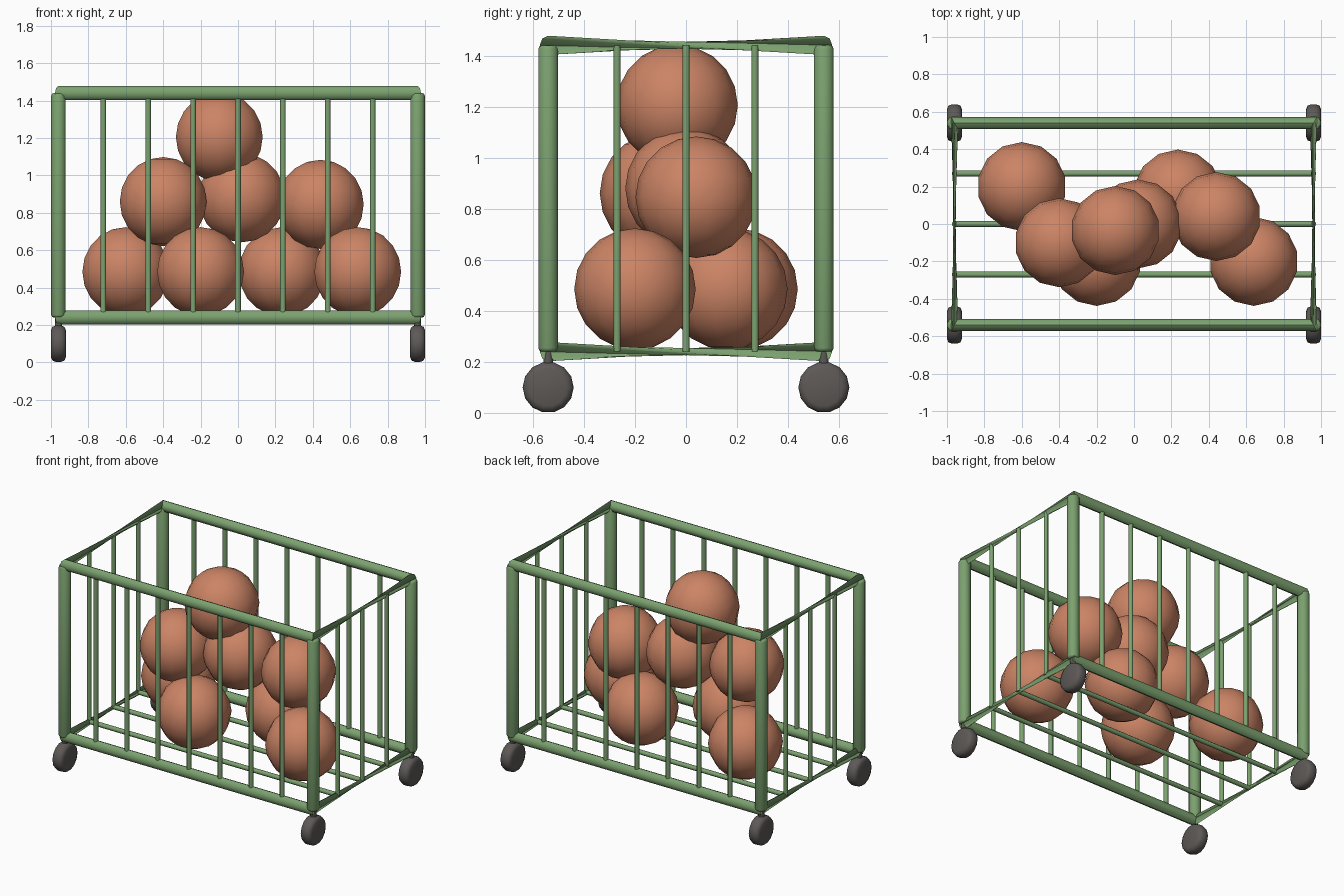
import bpy, bmesh
from math import cos, sin, pi
from mathutils import Vector, Matrix

if "Cube" in bpy.data.objects:
    bpy.data.objects.remove(bpy.data.objects["Cube"])

HX, HY, Z0, Z1 = 0.96, 0.54, 0.24, 1.44


def material(name, rgb):
    m = bpy.data.materials.new(name)
    m.diffuse_color = (*rgb, 1)
    m.use_nodes = True
    m.node_tree.nodes["Principled BSDF"].inputs["Base Color"].default_value = m.diffuse_color
    return m


GREEN = material("green_paint", (0.20, 0.36, 0.16))
CLAY = material("clay_ball", (0.60, 0.23, 0.13))
RUBBER = material("dark_rubber", (0.11, 0.10, 0.095))


def finish(name, bm, mat, angle=40):
    me = bpy.data.meshes.new(name)
    bm.to_mesh(me)
    bm.free()
    ob = bpy.data.objects.new(name, me)
    bpy.context.collection.objects.link(ob)
    me.materials.append(mat)
    bpy.ops.object.select_all(action='DESELECT')
    ob.select_set(True)
    bpy.context.view_layer.objects.active = ob
    bpy.ops.object.shade_smooth_by_angle(angle=angle * pi / 180)
    return ob


def rod(name, a, b, r, mat, sides=8, bevel=0.0):
    """Cylinder from a to b, optionally with rounded rims."""
    a, b = Vector(a), Vector(b)
    d = b - a
    rot = d.to_track_quat('Z', 'Y').to_matrix().to_4x4()
    spin = Matrix.Rotation(pi / sides, 4, 'Z')
    bm = bmesh.new()
    bmesh.ops.create_cone(bm, cap_ends=True, segments=sides, radius1=r, radius2=r,
                          depth=d.length, matrix=Matrix.Translation((a + b) / 2) @ rot @ spin)
    if bevel:
        rims = [e for e in bm.edges if any(len(f.verts) == sides for f in e.link_faces)]
        bmesh.ops.bevel(bm, geom=rims, offset=bevel, segments=2, profile=0.5, affect='EDGES')
    return finish(name, bm, mat, 50)


def rail_loop(name, z, r=0.0375, sides=8):
    """Closed rectangular tube; its rings flip over along the short ends, pinching them."""
    pts = [Vector(p) for p in ((-HX, -HY, z), (HX, -HY, z), (HX, HY, z), (-HX, HY, z))]
    bm = bmesh.new()
    rings = []
    for i, p in enumerate(pts):
        t = (pts[(i + 1) % 4] - pts[i - 1]).normalized()
        u = t.cross(Vector((0, 1, 0))).normalized()
        v = t.cross(u)
        rings.append([bm.verts.new(p + r * (cos(k * 2 * pi / sides) * u + sin(k * 2 * pi / sides) * v))
                      for k in range(sides)])
    for i in range(4):
        a, b = rings[i], rings[(i + 1) % 4]
        for k in range(sides):
            n = (k + 1) % sides
            bm.faces.new((a[k], b[k], b[n], a[n]))
    return finish(name, bm, GREEN, 50)


# Top and bottom frames
rail_loop("bottom_rail", Z0)
rail_loop("top_rail", Z1)

# Corner posts, caster stems and wheels
for sx, side in ((-1, "left"), (1, "right")):
    for sy, end in ((-1, "front"), (1, "back")):
        x, y, tag = sx * HX, sy * HY, f"{end}_{side}"
        rod(f"{tag}_post", (x, y, Z0), (x, y, Z1), 0.04, GREEN, 12, 0.014)
        rod(f"{tag}_caster_stem", (x, y, 0.12), (x, y, Z0), 0.02, RUBBER, 8)
        rod(f"{tag}_wheel", (x - 0.04, y, 0.1), (x + 0.04, y, 0.1), 0.1, RUBBER, 14, 0.026)

# Upright bars on the long sides
for i in range(-3, 4):
    for sy, end in ((-1, "front"), (1, "back")):
        rod(f"{end}_bar", (0.24 * i, sy * HY, Z0), (0.24 * i, sy * HY, Z1), 0.016, GREEN)

# Upright bars on the short ends, and floor bars
for i in (-1, 0, 1):
    y = 0.27 * i
    for sx, side in ((-1, "left"), (1, "right")):
        rod(f"{side}_bar", (sx * HX, y, Z0), (sx * HX, y, Z1), 0.015, GREEN)
    rod("floor_bar", (-HX, y, Z0), (HX, y, Z0), 0.016, GREEN)

# Piled balls
for c in ((-0.60, 0.20, 0.485), (-0.20, -0.20, 0.485), (0.235, 0.16, 0.485), (0.64, -0.20, 0.485),
          (-0.40, -0.10, 0.86), (0.02, 0.0, 0.88), (0.44, 0.04, 0.845), (-0.10, -0.035, 1.205)):
    bm = bmesh.new()
    bmesh.ops.create_uvsphere(bm, u_segments=14, v_segments=10, radius=0.238,
                              matrix=Matrix.Translation(c))
    finish("ball", bm, CLAY)
